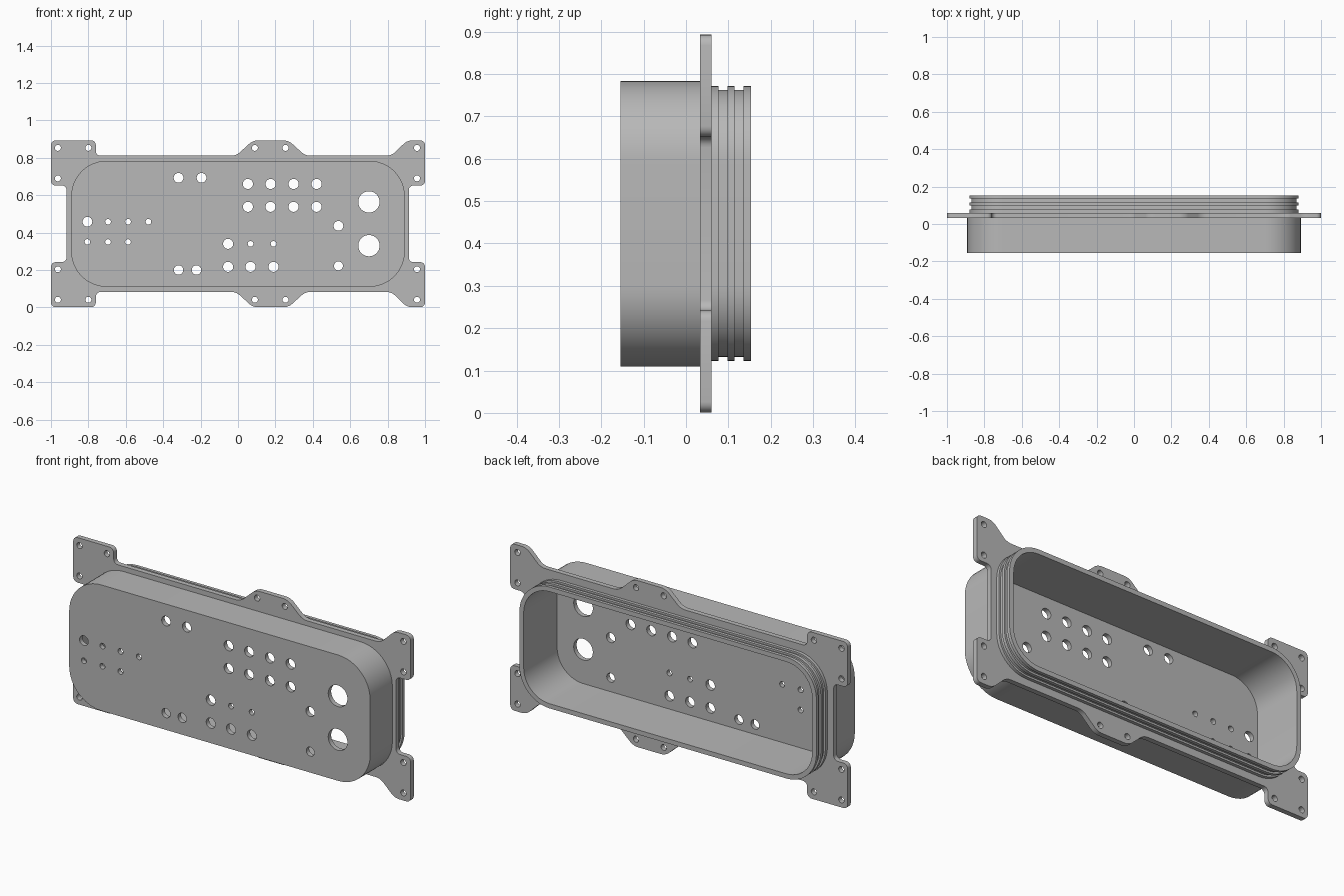
import bpy, bmesh, math
from mathutils import Matrix, Vector

cube = bpy.data.objects.get("Cube")
if cube:
    bpy.data.objects.remove(cube, do_unlink=True)

MID = 0.447          # height of the horizontal symmetry line
HALF_X, HALF_Z, CORNER = 0.892, 0.337, 0.19

grey = bpy.data.materials.new("plain grey")
grey.use_nodes = True
grey.diffuse_color = (0.48, 0.48, 0.48, 1)
grey.node_tree.nodes["Principled BSDF"].inputs["Base Color"].default_value = grey.diffuse_color


def make_object(name, bm):
    bmesh.ops.recalc_face_normals(bm, faces=bm.faces)
    mesh = bpy.data.meshes.new(name)
    bm.to_mesh(mesh)
    bm.free()
    mesh.materials.append(grey)
    obj = bpy.data.objects.new(name, mesh)
    bpy.context.collection.objects.link(obj)
    return obj


def rounded_loop(bm, inset, y, steps=12):
    """Ring of vertices around a rounded rectangle."""
    r = CORNER - inset
    verts = []
    for k, (sx, sz) in enumerate([(1, 1), (-1, 1), (-1, -1), (1, -1)]):
        for i in range(steps + 1):
            a = (k + i / steps) * math.pi / 2
            verts.append(bm.verts.new((sx * (HALF_X - CORNER) + r * math.cos(a), y,
                                       MID + sz * (HALF_Z - CORNER) + r * math.sin(a))))
    return verts


def loft(name, sections):
    """Skin a row of rounded rectangles and close both ends."""
    bm = bmesh.new()
    loops = [rounded_loop(bm, inset, y) for inset, y in sections]
    for a, b in zip(loops, loops[1:]):
        for i in range(len(a)):
            j = (i + 1) % len(a)
            bm.faces.new((a[i], a[j], b[j], b[i]))
    bm.faces.new(loops[0])
    bm.faces.new(loops[-1])
    return make_object(name, bm)


def drill_bits(name, holes, y, depth):
    """Cylinders along y, one per (x, z, radius)."""
    bm = bmesh.new()
    for x, z, r in holes:
        place = Matrix.Translation((x, y, z)) @ Matrix.Rotation(math.pi / 2, 4, 'X')
        bmesh.ops.create_cone(bm, cap_ends=True, segments=32, radius1=r, radius2=r,
                              depth=depth, matrix=place)
    return make_object(name, bm)


def cut(target, cutter):
    cutter.hide_render = True
    mod = target.modifiers.new("cut", 'BOOLEAN')
    mod.operation, mod.solver, mod.object = 'DIFFERENCE', 'EXACT', cutter
    bpy.context.view_layer.objects.active = target
    bpy.ops.object.modifier_apply(modifier=mod.name)
    bpy.data.objects.remove(cutter, do_unlink=True)


# Housing: front box, ribbed rear collar and hollow interior in one skin
RIB, GROOVE, INNER = 0.012, 0.022, 0.037
sections = [(0, -0.155), (0, 0.046), (RIB, 0.046), (RIB, 0.077)]
for start, end in [(0.098, 0.115), (0.136, 0.153)]:
    sections += [(GROOVE, sections[-1][1]), (GROOVE, start), (RIB, start), (RIB, end)]
sections += [(INNER, 0.153), (INNER, -0.13)]
housing = loft("housing", sections)

# Panel holes, listed as rows: height, radius, x positions
rows = [
    (0.693, 0.026, (-0.318, -0.195)),
    (0.66, 0.027, (0.053, 0.174, 0.297, 0.42)),
    (0.538, 0.027, (0.053, 0.174, 0.297, 0.42)),
    (0.564, 0.057, (0.70,)),
    (0.33, 0.057, (0.70,)),
    (0.436, 0.026, (0.537,)),
    (0.222, 0.024, (0.537,)),
    (0.458, 0.026, (-0.805,)),
    (0.458, 0.015, (-0.695, -0.588, -0.479)),
    (0.35, 0.015, (-0.805, -0.695, -0.588)),
    (0.34, 0.027, (-0.053,)),
    (0.34, 0.015, (0.067, 0.19)),
    (0.217, 0.027, (-0.053, 0.067, 0.19)),
    (0.20, 0.025, (-0.318, -0.222)),
]
panel_holes = [(x, z, r) for z, r, xs in rows for x in xs]
cut(housing, drill_bits("panel_cutter", panel_holes, -0.142, 0.08))

# Mounting flange: upper outline mirrored downwards, corners rounded
TOP, EDGE, STEP = 0.446, 0.364, 0.205
upper = [(-0.917, STEP), (-1, STEP), (-1, TOP), (-0.76, TOP), (-0.76, EDGE),
         (-0.01, EDGE), (0.08, TOP), (0.27, TOP), (0.36, EDGE),
         (0.82, EDGE), (0.905, TOP), (1, TOP), (1, STEP), (0.913, STEP)]
outline = upper + [(x, -z) for x, z in reversed(upper)]
bm = bmesh.new()
bm.faces.new([bm.verts.new((x, 0.033, MID + z)) for x, z in outline])
bmesh.ops.bevel(bm, geom=bm.verts[:], offset=0.025, segments=5, profile=0.5,
                affect='VERTICES')
extruded = bmesh.ops.extrude_face_region(bm, geom=bm.faces[:])
moved = [v for v in extruded["geom"] if isinstance(v, bmesh.types.BMVert)]
bmesh.ops.translate(bm, verts=moved, vec=Vector((0, 0.027, 0)))
flange = make_object("mounting_flange", bm)

# Flange opening and screw holes
cut(flange, loft("opening_cutter", [(0.025, -0.02), (0.025, 0.12)]))
screws = [(x, 0.406) for x in (-0.963, -0.8, 0.09, 0.254, 0.957)]
screws += [(x, 0.243) for x in (-0.963, 0.957)]
screw_holes = [(x, MID + s * z, 0.016) for x, z in screws for s in (1, -1)]
cut(flange, drill_bits("screw_cutter", screw_holes, 0.046, 0.1))

# Smooth the round corners, keep the edges crisp
for obj in (housing, flange):
    bpy.ops.object.select_all(action='DESELECT')
    obj.select_set(True)
    bpy.context.view_layer.objects.active = obj
    bpy.ops.object.shade_smooth_by_angle(angle=math.radians(30))
